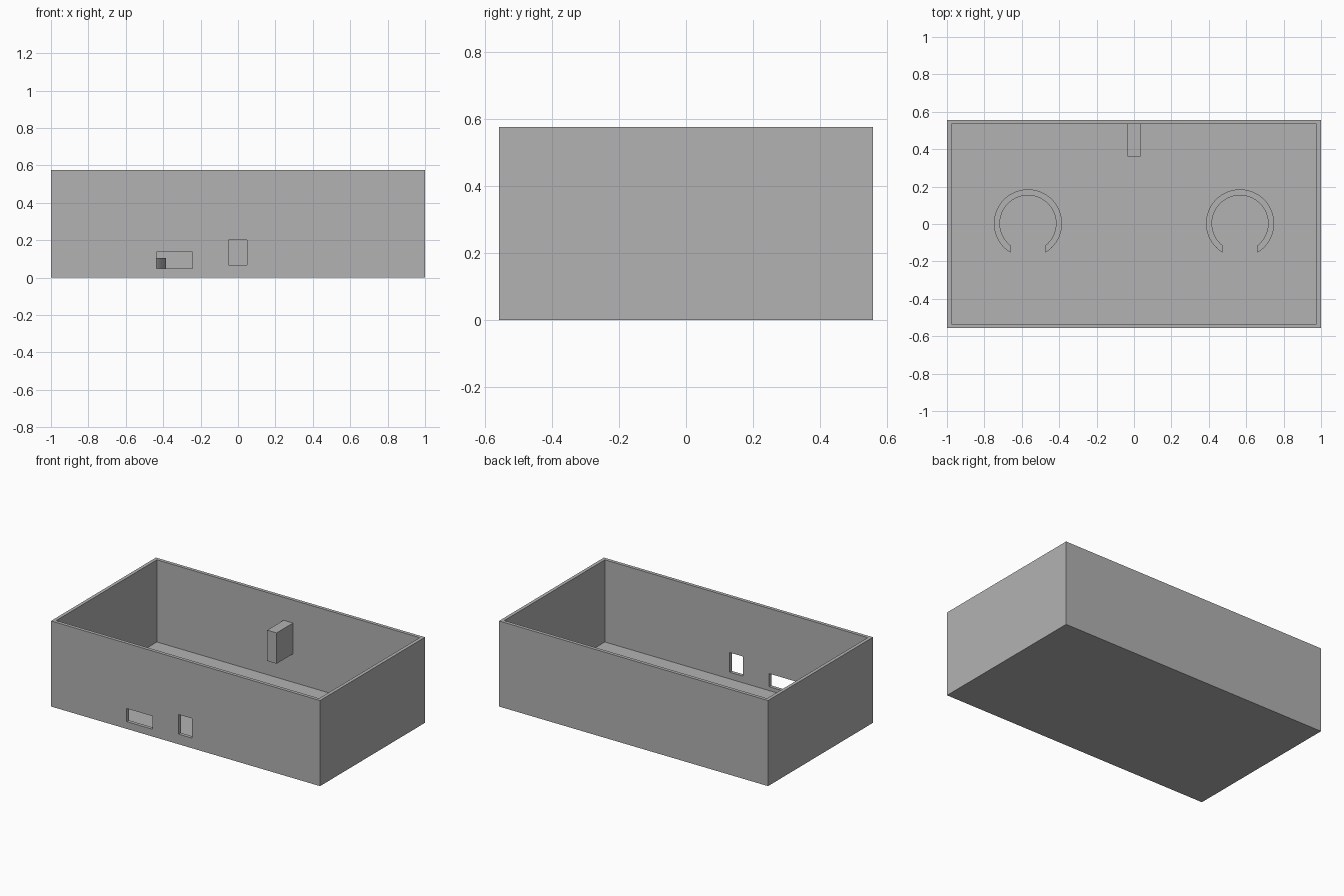
import bpy, bmesh, math

default = bpy.data.objects.get("Cube")
if default:
    bpy.data.objects.remove(default, do_unlink=True)

grey = bpy.data.materials.new("plain grey")
grey.use_nodes = True
COLOUR = (0.448, 0.448, 0.448, 1)
grey.diffuse_color = COLOUR
grey.node_tree.nodes["Principled BSDF"].inputs["Base Color"].default_value = COLOUR

HX, HY, H, WALL = 1.0, 0.557, 0.575, 0.023


def add_object(name, bm):
    bmesh.ops.recalc_face_normals(bm, faces=bm.faces)
    mesh = bpy.data.meshes.new(name)
    bm.to_mesh(mesh)
    bm.free()
    mesh.materials.append(grey)
    obj = bpy.data.objects.new(name, mesh)
    bpy.context.collection.objects.link(obj)
    return obj


def box(name, low, high):
    bm = bmesh.new()
    bmesh.ops.create_cube(bm, size=1)
    for v in bm.verts:
        v.co = [(a + b) / 2 + c * (b - a) for a, b, c in zip(low, high, v.co)]
    return add_object(name, bm)


def cut(target, cutter):
    cutter.hide_render = True
    mod = target.modifiers.new("cut", 'BOOLEAN')
    mod.operation, mod.solver, mod.object = 'DIFFERENCE', 'EXACT', cutter
    bpy.ops.object.select_all(action='DESELECT')
    bpy.context.view_layer.objects.active = target
    target.select_set(True)
    bpy.ops.object.modifier_apply(modifier=mod.name)
    bpy.data.objects.remove(cutter, do_unlink=True)


def open_ring(name, cx, cy, inner, outer, gap, z0, z1, steps=72):
    """Upright ring with a straight-sided gap facing the front."""
    bm = bmesh.new()
    sections = []
    for i in range(steps + 1):
        section = []
        for r, z in ((inner, z0), (outer, z0), (outer, z1), (inner, z1)):
            half = math.asin(gap / r)
            a = -math.pi / 2 + half + (2 * math.pi - 2 * half) * i / steps
            section.append(bm.verts.new((cx + r * math.cos(a), cy + r * math.sin(a), z)))
        sections.append(section)
    for s, t in zip(sections, sections[1:]):
        for k in range(4):
            n = (k + 1) % 4
            bm.faces.new((s[k], s[n], t[n], t[k]))
    bm.faces.new(sections[0])
    bm.faces.new(sections[-1])
    obj = add_object(name, bm)
    bpy.ops.object.select_all(action='DESELECT')
    bpy.context.view_layer.objects.active = obj
    obj.select_set(True)
    bpy.ops.object.shade_smooth_by_angle(angle=math.radians(30))


# Open tray: hollow inside, two windows through the front wall
tray = box("tray", (-HX, -HY, 0), (HX, HY, H))
cut(tray, box("hollow_cutter", (-HX + WALL, -HY + WALL, WALL), (HX - WALL, HY - WALL, H + 0.1)))
for x0, x1, z0, z1 in ((-0.437, -0.244, 0.049, 0.137), (-0.051, 0.049, 0.068, 0.2)):
    cut(tray, box("window_cutter", (x0, -HY - 0.1, z0), (x1, -HY + 0.1, z1)))

# Block fixed to the inside of the back wall
box("wall_block", (-0.035, 0.36, 0.214), (0.035, HY - WALL, 0.421))

# Two open rings standing on the floor
for side, sign in (("left", 1), ("right", -1)):
    open_ring(side + "_ring", sign * 0.567, 0.003, 0.15, 0.182, 0.094, WALL, 0.104)
